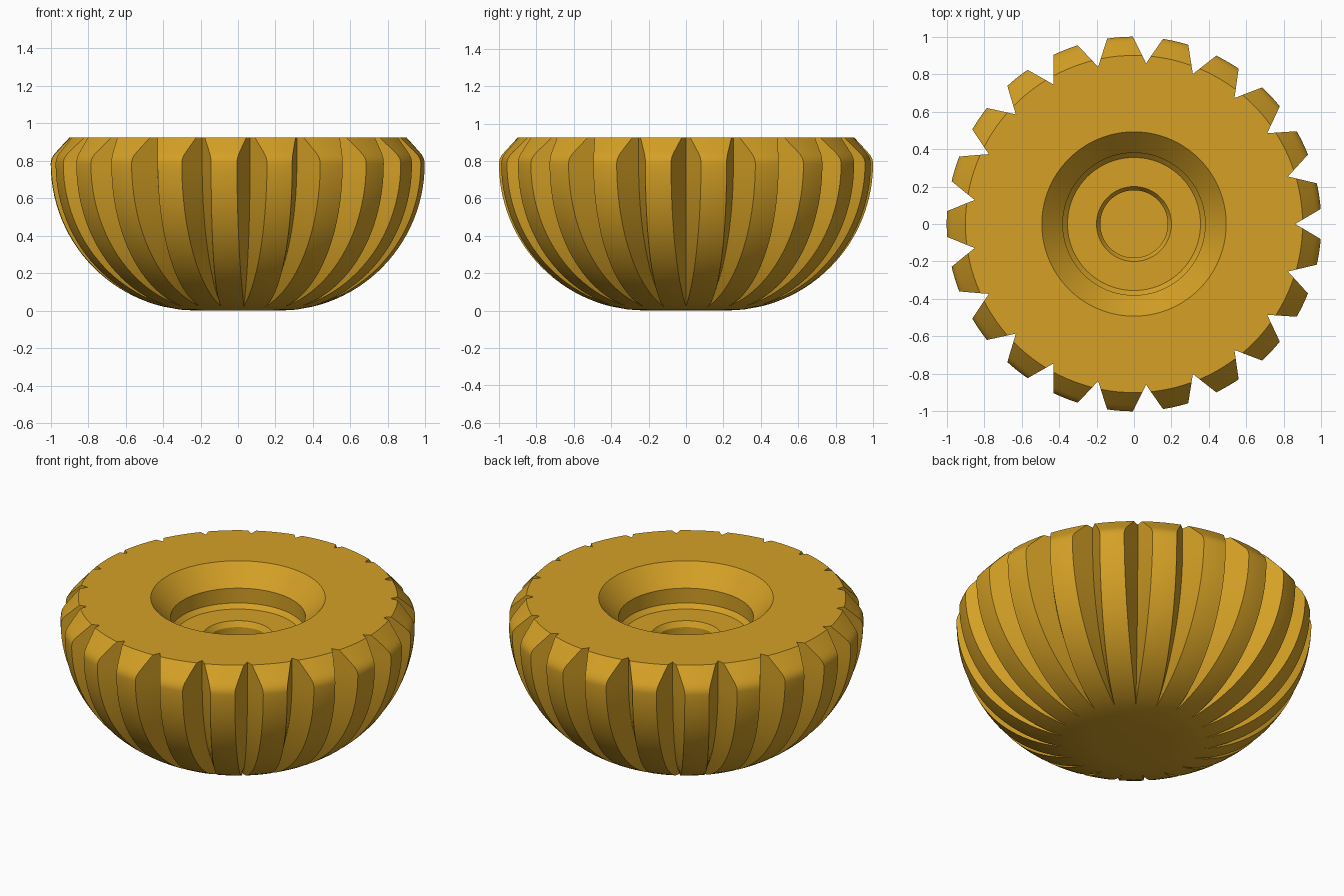
import bpy, bmesh, math

if "Cube" in bpy.data.objects:
    bpy.data.objects.remove(bpy.data.objects["Cube"])

TEETH, ARC = 21, 6            # grooves around the bowl, points along each tooth
STEP = 2 * math.pi / TEETH
ARC_C, ARC_R = 0.215, 0.785   # underside arc, tangent to the flat foot
TOP = 0.925

brass = bpy.data.materials.new("golden brass")
brass.diffuse_color = (0.66, 0.352, 0.019, 1)
brass.use_nodes = True
brass.node_tree.nodes["Principled BSDF"].inputs["Base Color"].default_value = brass.diffuse_color


def groove_floor(z):
    """Radius of the groove bottom at height z."""
    return 0.0054 + math.sqrt(0.7303 - (min(z, 0.78) - 0.78) ** 2)


def toothed_ring(r, z, slope):
    """Ring of points with a V groove at the start of every tooth."""
    tip = min(r, groove_floor(z))
    half = math.asin(0.575 * (r - tip) * slope / r)
    pts = []
    for i in range(TEETH):
        a = i * STEP
        pts.append((tip * math.cos(a), tip * math.sin(a), z))
        for k in range(ARC):
            b = a + half + (STEP - 2 * half) * k / (ARC - 1)
            pts.append((r * math.cos(b), r * math.sin(b), z))
    return pts


def round_ring(r, z):
    n = TEETH * (ARC + 1)
    return [(r * math.cos(2 * math.pi * i / n), r * math.sin(2 * math.pi * i / n), z)
            for i in range(n)]


# Underside: flat foot rolling into a bowl with deepening grooves
rings = [round_ring(ARC_C, 0.0), round_ring(0.31, ARC_R - math.sqrt(ARC_R**2 - 0.095**2))]
a0 = math.asin((0.40 - ARC_C) / ARC_R)
for i in range(25):
    a = a0 + (math.pi / 2 - a0) * i / 24
    rings.append(toothed_ring(ARC_C + ARC_R * math.sin(a), ARC_R * (1 - math.cos(a)), math.sin(a)))

# Rounded shoulder and sloping rim
for r, z in [(0.999, 0.797), (0.995, 0.813), (0.985, 0.831), (0.969, 0.85), (0.9, TOP)]:
    rings.append(toothed_ring(r, z, 1))

# Stepped bore in the top: cone, wall, ledge, countersunk hole
for r, z in [(0.492, TOP), (0.38, 0.807), (0.38, 0.715), (0.355, 0.689),
             (0.2, 0.689), (0.18, 0.658), (0.18, 0.45)]:
    rings.append(round_ring(r, z))

# Loft all rings into one closed body
bm = bmesh.new()
loops = [[bm.verts.new(p) for p in ring] for ring in rings]
for low, high in zip(loops, loops[1:]):
    for i in range(len(low)):
        j = (i + 1) % len(low)
        bm.faces.new((low[i], low[j], high[j], high[i]))
bm.faces.new(loops[0][::-1])
bm.faces.new(loops[-1])
bmesh.ops.remove_doubles(bm, verts=bm.verts[:], dist=1e-5)
bmesh.ops.recalc_face_normals(bm, faces=bm.faces[:])

mesh = bpy.data.meshes.new("grooved_knob")
bm.to_mesh(mesh)
bm.free()
mesh.materials.append(brass)
knob = bpy.data.objects.new("grooved_knob", mesh)
bpy.context.collection.objects.link(knob)
bpy.context.view_layer.objects.active = knob
knob.select_set(True)
bpy.ops.object.shade_smooth_by_angle(angle=math.radians(25))
